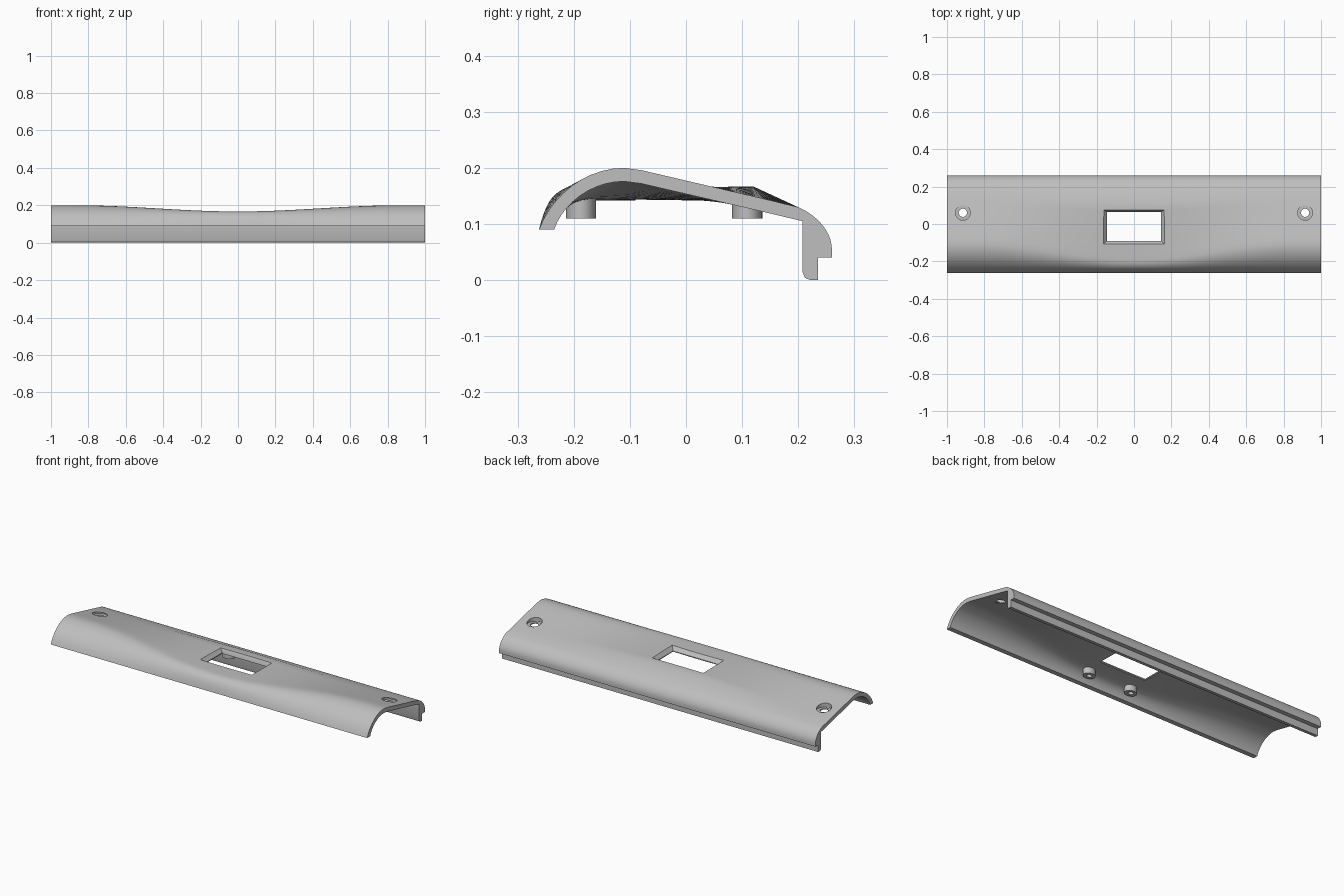
import bpy, bmesh, math
from mathutils import Vector

if "Cube" in bpy.data.objects:
    bpy.data.objects.remove(bpy.data.objects["Cube"])

grey = bpy.data.materials.new("plain grey")
grey.diffuse_color = (0.52, 0.52, 0.52, 1)
grey.use_nodes = True
grey.node_tree.nodes["Principled BSDF"].inputs["Base Color"].default_value = grey.diffuse_color


def loft(name, rings):
    """Solid skinned through rings of equal point count, capped at both ends."""
    bm = bmesh.new()
    vs = [[bm.verts.new(p) for p in r] for r in rings]
    n = len(vs[0])
    for a, b in zip(vs, vs[1:]):
        for i in range(n):
            j = (i + 1) % n
            bm.faces.new((a[i], a[j], b[j], b[i]))
    bm.faces.new(vs[0])
    bm.faces.new(vs[-1][::-1])
    bmesh.ops.recalc_face_normals(bm, faces=bm.faces[:])
    me = bpy.data.meshes.new(name)
    bm.to_mesh(me)
    bm.free()
    ob = bpy.data.objects.new(name, me)
    bpy.context.collection.objects.link(ob)
    me.materials.append(grey)
    return ob


def bezier(a, b, c, d, n=10):
    a, b, c, d = map(Vector, (a, b, c, d))
    return [a * (1-t)**3 + b * 3*t*(1-t)**2 + c * 3*t*t*(1-t) + d * t**3
            for t in (i / n for i in range(n + 1))]


def line(a, b, n):
    """Points from a towards b, without either end."""
    return [Vector(a).lerp(Vector(b), i / n) for i in range(1, n)]


def profile(front, crest, shoulder, inner_shoulder, inner_crest, inner_front):
    """Cross-section (y, z): outer skin, hooked lip, inner skin."""
    back = bezier((.2, .13), (.235, .115), (.26, .085), (.26, .055))
    lip = [(.26, .04), (.235, .04), (.235, 0), (.222, 0), (.212, .004), (.208, .014), (.208, .105)]
    pts = bezier(*front) + [crest] + line(crest, shoulder, 6) + [shoulder]
    pts += back + lip
    pts += [inner_shoulder] + line(inner_shoulder, inner_crest, 6) + [inner_crest]
    return [Vector(p) for p in pts + bezier(*inner_front)]


# Cover shell: domed at the ends, flattened in the middle
end = profile([(-.262, .09), (-.24, .15), (-.18, .2), (-.11, .2)], (-.08, .196), (.13, .147),
              (.13, .1235), (-.08, .172), [(-.11, .176), (-.17, .176), (-.22, .135), (-.235, .09)])
mid = profile([(-.262, .09), (-.25, .14), (-.235, .167), (-.19, .167)], (-.16, .167), (.12, .167),
              (.10, .142), (-.13, .142), [(-.165, .142), (-.21, .142), (-.228, .12), (-.235, .09)])
sections = []
for i in range(41):
    x = -1 + i / 20
    t = 0.5 * (1 + math.cos(math.pi * min(abs(x) / 0.87, 1)))
    sections.append([(x, *p.lerp(q, t)) for p, q in zip(end, mid)])
shell = loft("cover_shell", sections)


def rect(x, y0, y1, z):
    return [(-x, y0, z), (x, y0, z), (x, y1, z), (-x, y1, z)]


def circle(cx, cy, r, z, stretch=1, n=32):
    return [(cx + stretch * r * math.cos(2*math.pi*k/n), cy + r * math.sin(2*math.pi*k/n), z)
            for k in range(n)]


# Window with chamfered rim, and counterbored screw holes
cutters = [loft("window_cutter", [rect(.145, -.09, .065, .05), rect(.145, -.09, .065, .147),
                                  rect(.163, -.108, .076, .168), rect(.163, -.108, .076, .3)])]
for x in (-.915, .915):
    cutters.append(loft("screw_hole_cutter", [circle(x, .06, r, z) for r, z in
                                              ((.022, .05), (.022, .148), (.04, .148), (.04, .3))]))
for c in cutters:
    c.hide_render = True
    m = shell.modifiers.new("cut", 'BOOLEAN')
    m.operation, m.solver, m.object = 'DIFFERENCE', 'EXACT', c
bpy.context.view_layer.objects.active = shell
shell.select_set(True)
for m in list(shell.modifiers):
    bpy.ops.object.modifier_apply(modifier=m.name)
for c in cutters:
    bpy.data.objects.remove(c)

# Hollow mounting bosses under the window corners
parts = [shell]
for x in (-.135, .135):
    for y in (-.187, .109):
        parts.append(loft("mounting_boss", [circle(x, y, r, z, 1.3) for r, z in
                                            ((.027, .150), (.027, .11), (.012, .11), (.012, .138))]))

for ob in parts:
    bpy.ops.object.select_all(action='DESELECT')
    ob.select_set(True)
    bpy.context.view_layer.objects.active = ob
    bpy.ops.object.shade_smooth_by_angle(angle=math.radians(30))
